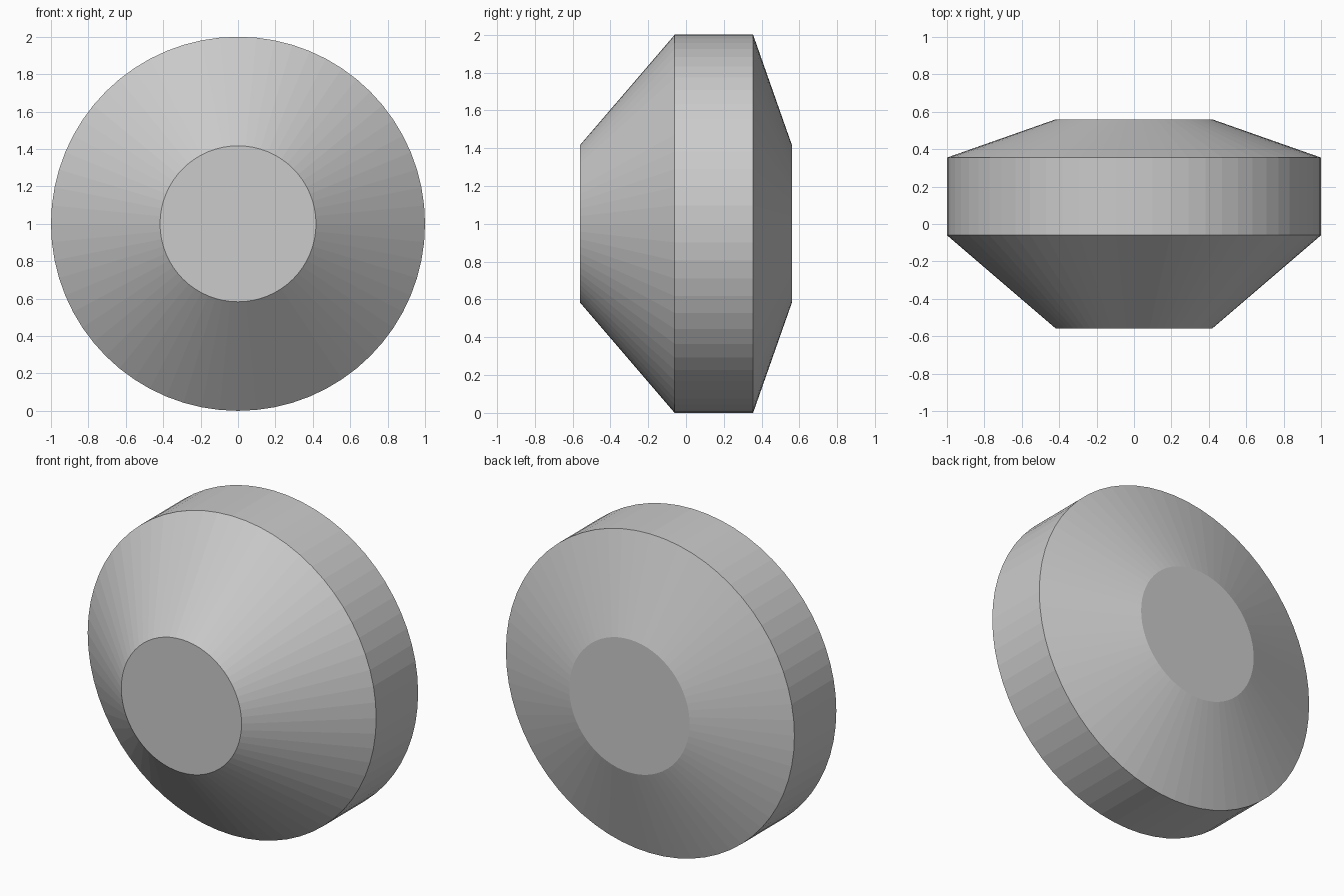
import bpy
import bmesh
from math import cos, sin, tau

if "Cube" in bpy.data.objects:
    bpy.data.objects.remove(bpy.data.objects["Cube"])

SIDES = 64
# (y, radius) stations from the front face to the back face
PROFILE = [(-0.56, 0.417), (-0.06, 1.0), (0.355, 1.0), (0.56, 0.417)]

bm = bmesh.new()
rings = [[bm.verts.new((r * cos(tau * i / SIDES), y, 1 + r * sin(tau * i / SIDES)))
          for i in range(SIDES)] for y, r in PROFILE]

# Front cone, rim band and back cone
for a, b in zip(rings, rings[1:]):
    for i in range(SIDES):
        j = (i + 1) % SIDES
        bm.faces.new((a[i], a[j], b[j], b[i]))

# Flat end caps
bm.faces.new(rings[0])
bm.faces.new(rings[-1])
bmesh.ops.recalc_face_normals(bm, faces=bm.faces[:])

mesh = bpy.data.meshes.new("wheel")
bm.to_mesh(mesh)
bm.free()
wheel = bpy.data.objects.new("wheel", mesh)
bpy.context.collection.objects.link(wheel)
